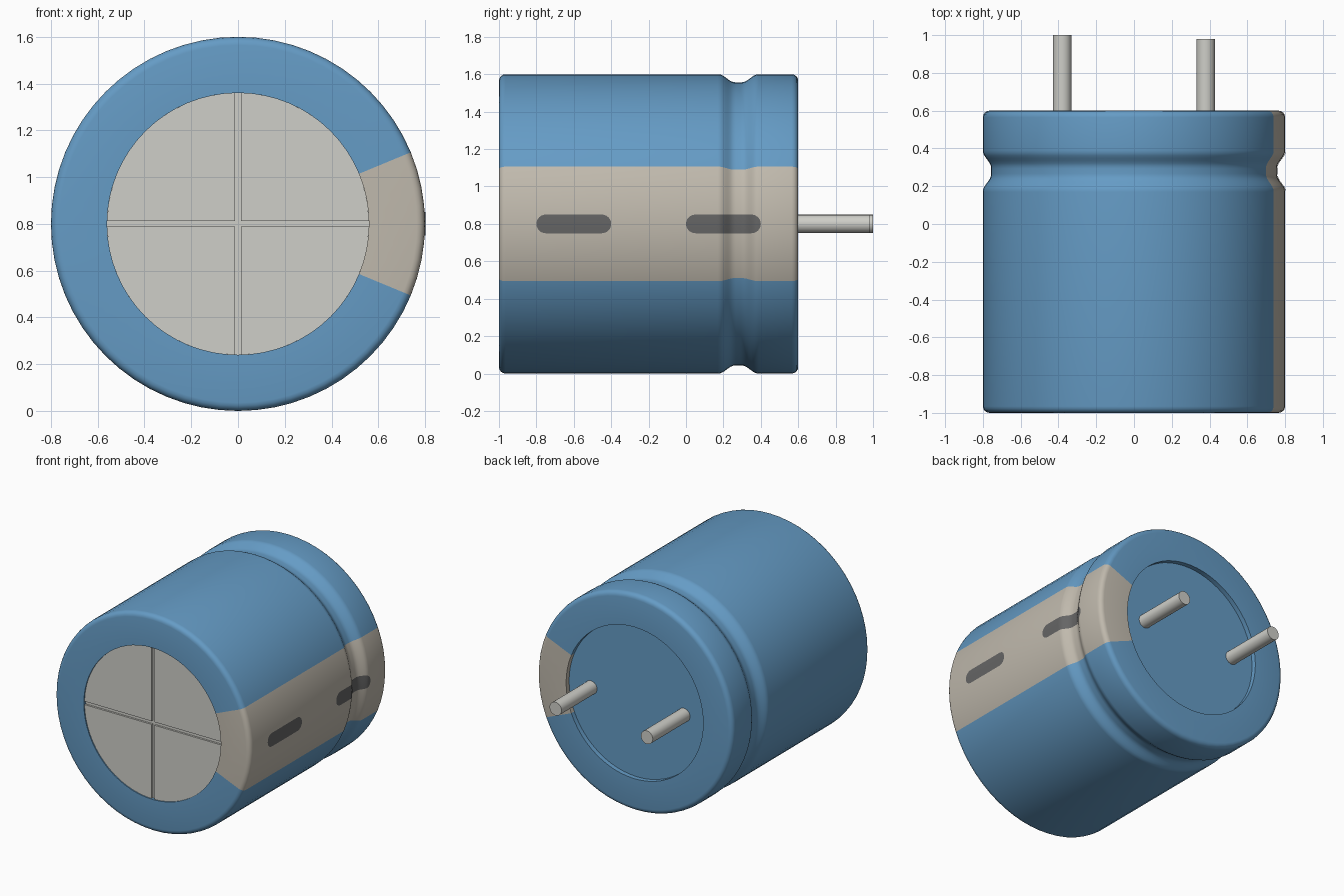
import bpy, bmesh, math
from mathutils import Vector

if "Cube" in bpy.data.objects:
    bpy.data.objects.remove(bpy.data.objects["Cube"])

CZ, SEG = 0.8, 64          # axis height, sides around the can
HALF_STRIPE = 4            # stripe half width in segments (22.5 degrees)


def material(name, rgb):
    m = bpy.data.materials.new(name)
    m.diffuse_color = (*rgb, 1)
    m.use_nodes = True
    m.node_tree.nodes["Principled BSDF"].inputs["Base Color"].default_value = m.diffuse_color
    return m


blue = material("sleeve_blue", (0.13, 0.33, 0.56))
tan = material("stripe_tan", (0.53, 0.49, 0.42))
dark = material("mark_dark", (0.13, 0.13, 0.13))
metal = material("metal_grey", (0.62, 0.62, 0.58))


def polar(r, y, a):
    return Vector((r * math.cos(a), y, CZ + r * math.sin(a)))


def finish(bm, name, mats, smooth=True):
    bmesh.ops.recalc_face_normals(bm, faces=bm.faces)
    me = bpy.data.meshes.new(name)
    bm.to_mesh(me)
    bm.free()
    ob = bpy.data.objects.new(name, me)
    bpy.context.collection.objects.link(ob)
    for m in mats:
        me.materials.append(m)
    if smooth:
        bpy.ops.object.select_all(action='DESELECT')
        ob.select_set(True)
        bpy.context.view_layer.objects.active = ob
        bpy.ops.object.shade_smooth_by_angle(angle=math.radians(35))
    return ob


def can_radius(y):
    # crimped groove with a flat bottom and soft shoulders
    t = min(1, max(0, (abs(y - 0.28) - 0.02) / 0.085))
    return 0.757 + 0.043 * t * t * (3 - 2 * t)


# shrink sleeve: lathed profile with rolled rims and groove, stripe by material
B = 0.035
arc = [math.radians(a) for a in (0, 22.5, 45, 67.5, 90)]
profile = [(0.56, -0.97), (0.56, -1.0)]
profile += [(0.8 - B + B * math.sin(a), -1 + B - B * math.cos(a)) for a in arc]
profile += [(can_radius(0.17 + 0.22 * i / 16), 0.17 + 0.22 * i / 16) for i in range(17)]
profile += [(0.8 - B + B * math.cos(a), 0.6 - B + B * math.sin(a)) for a in arc]
profile += [(0.56, 0.6), (0.56, 0.56)]
bm = bmesh.new()
rings = [[bm.verts.new(polar(r, y, 2 * math.pi * s / SEG)) for s in range(SEG)]
         for r, y in profile]
for ra, rb in zip(rings, rings[1:]):
    for s in range(SEG):
        n = (s + 1) % SEG
        f = bm.faces.new((ra[s], ra[n], rb[n], rb[s]))
        f.material_index = int(s < HALF_STRIPE or s >= SEG - HALF_STRIPE)
finish(bm, "sleeve", [blue, tan])


def cylinder(name, x, y0, y1, r, seg, mat):
    bm = bmesh.new()
    ends = [[bm.verts.new(polar(r, y, 2 * math.pi * s / seg) + Vector((x, 0, 0)))
             for s in range(seg)] for y in (y0, y1)]
    for s in range(seg):
        n = (s + 1) % seg
        bm.faces.new((ends[0][s], ends[0][n], ends[1][n], ends[1][s]))
    for e in ends:
        bm.faces.new(e)
    return finish(bm, name, [mat])


# end plates and leads
cylinder("base_seal", 0, 0.53, 0.565, 0.56, SEG, blue)
cylinder("vent_floor", 0, -0.978, -0.96, 0.56, SEG, metal)
cylinder("long_lead", -0.38, 0.55, 1.0, 0.049, 24, metal)
cylinder("short_lead", 0.38, 0.55, 0.98, 0.049, 24, metal)

# four vent quadrants leaving a scored cross between them
G, R = 0.012, 0.56
a0 = math.asin(G / R)
for q in range(4):
    bm = bmesh.new()
    base = q * math.pi / 2
    outline = [(math.hypot(G, G), math.pi / 4)]
    outline += [(R, a0 + (math.pi / 2 - 2 * a0) * i / 16) for i in range(17)]
    face = bm.faces.new([bm.verts.new(polar(r, -0.992, base + a)) for r, a in outline])
    ext = bmesh.ops.extrude_face_region(bm, geom=[face], use_keep_orig=True)
    for v in ext["geom"]:
        if isinstance(v, bmesh.types.BMVert):
            v.co.y = -0.975
    finish(bm, f"vent_quadrant_{q + 1}", [metal], smooth=False)

# dark minus marks hugging the stripe surface
for k, (y0, y1) in enumerate(((-0.8, -0.4), (0.0, 0.4))):
    bm = bmesh.new()
    h, rows = 0.05, []
    ys = [y0 + h - h * math.cos(math.pi / 2 * i / 6) for i in range(7)]
    ys += [y0 + h + (y1 - y0 - 2 * h) * i / 24 for i in range(1, 24)]
    ys += [y1 - h + h * math.sin(math.pi / 2 * i / 6) for i in range(7)]
    for y in ys:
        d = max(0, y0 + h - y, y - y1 + h)
        w = math.sqrt(max(h * h - d * d, 1e-7))
        r = can_radius(y) + 0.003
        rows.append([bm.verts.new(polar(r, y, math.asin(w * j / 2 / r))) for j in range(-2, 3)])
    for p, n in zip(rows, rows[1:]):
        for j in range(4):
            bm.faces.new((p[j], p[j + 1], n[j + 1], n[j]))
    ob = finish(bm, f"minus_mark_{k + 1}", [dark])
    # open patch: make sure it faces outward
    if sum(p.normal.x for p in ob.data.polygons) < 0:
        ob.data.flip_normals()
